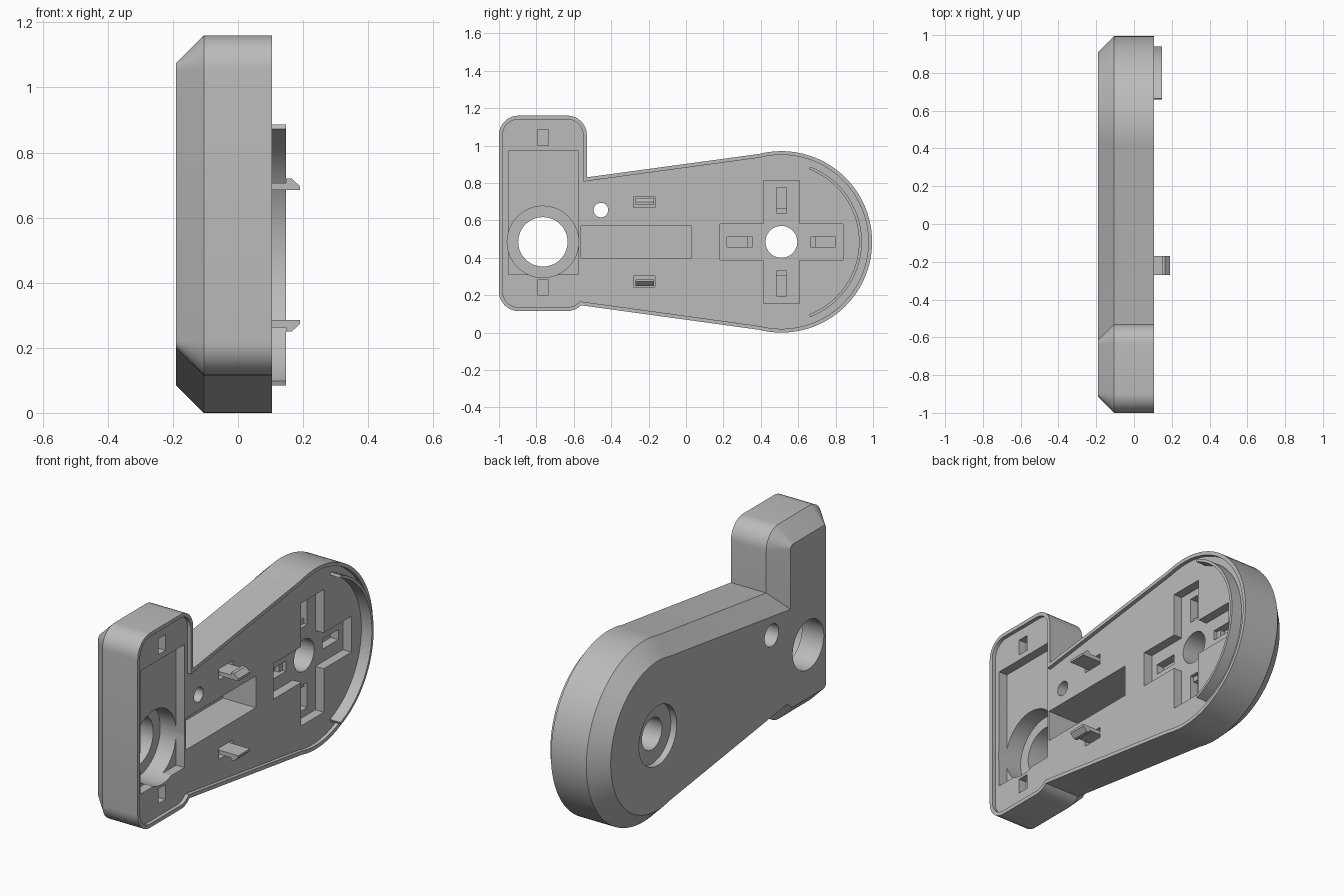
import bpy, bmesh
from math import cos, sin, radians
from mathutils import Vector

cube = bpy.data.objects.get("Cube")
if cube:
    bpy.data.objects.remove(cube, do_unlink=True)

grey = bpy.data.materials.new("plain grey")
grey.use_nodes = True
grey.diffuse_color = (0.5, 0.5, 0.5, 1)
grey.node_tree.nodes["Principled BSDF"].inputs["Base Color"].default_value = (0.5, 0.5, 0.5, 1)

MID = 0.485          # height of the long axis
HUB = (0.51, MID)    # centre of the round end (y, z)
BORE = (-0.765, MID) # centre of the large bore
FACE = 0.085         # recessed open face
OUT = 0.3            # cutters reach past the face


def arc(c, r, a0, a1, n):
    return [(c[0] + r * cos(radians(a0 + (a1 - a0) * i / n)),
             c[1] + r * sin(radians(a0 + (a1 - a0) * i / n))) for i in range(n + 1)]


def circle(c, r, n=64):
    return arc(c, r, 0, 360, n)[:-1]


def rect(y0, y1, z0, z1):
    return [(y0, z0), (y1, z0), (y1, z1), (y0, z1)]


def inset(pts, d):
    """Mitred inset of a counter-clockwise loop."""
    out = []
    for i, p in enumerate(pts):
        p, a, b = Vector(p), Vector(pts[i - 1]), Vector(pts[(i + 1) % len(pts)])
        e, f = (p - a).normalized(), (b - p).normalized()
        n, m = Vector((-e.y, e.x)), Vector((-f.y, f.x))
        out.append(tuple(p + (n + m) * d / (1 + n.dot(m))))
    return out


def loft(name, sections):
    """Closed solid through (x, loop of y-z points) sections."""
    bm = bmesh.new()
    rings = [[bm.verts.new((x, y, z)) for y, z in pts] for x, pts in sections]
    for r, s in zip(rings, rings[1:]):
        for i in range(len(r)):
            bm.faces.new((r[i - 1], r[i], s[i], s[i - 1]))
    bm.faces.new(rings[0])
    bm.faces.new(rings[-1])
    bmesh.ops.recalc_face_normals(bm, faces=bm.faces)
    me = bpy.data.meshes.new(name)
    bm.to_mesh(me)
    bm.free()
    me.materials.append(grey)
    ob = bpy.data.objects.new(name, me)
    bpy.context.collection.objects.link(ob)
    return ob


def prism(name, pts, x0, x1):
    return loft(name, [(x0, pts), (x1, pts)])


def activate(ob):
    bpy.ops.object.select_all(action='DESELECT')
    ob.select_set(True)
    bpy.context.view_layer.objects.active = ob


def cut(pts, x0, x1=OUT):
    cutter = prism("cutter", pts, x0, x1)
    activate(body)
    mod = body.modifiers.new("cut", 'BOOLEAN')
    mod.operation, mod.solver, mod.object = 'DIFFERENCE', 'EXACT', cutter
    bpy.ops.object.modifier_apply(modifier=mod.name)
    bpy.data.objects.remove(cutter, do_unlink=True)


# Body outline: round end, tapered arm and upright block
R = 0.105
outline = (arc(HUB, 0.485, -104.3, 104.3, 64) + [(-0.53, 0.83)]
           + arc((-0.635, 1.055), R, 0, 90, 10) + arc((-0.895, 1.055), R, 90, 180, 10)
           + arc((-0.895, 0.22), R, 180, 270, 10) + arc((-0.635, 0.22), R, 270, 315, 5))
body = loft("body", [(-0.19, inset(outline, 0.085)), (-0.105, outline), (0.105, outline)])

# Recessed face inside a thin rim
cut(inset(outline, 0.02), FACE)

# Block pocket, bearing seat and bore
cut(rect(-0.95, -0.575, 0.31, 0.97), 0.035)
cut(circle(BORE, 0.191), -0.06)
cut(circle(BORE, 0.132), -OUT)
for z0, z1 in ((1.0, 1.085), (0.2, 0.28)):
    cut(rect(-0.795, -0.735, z0, z1), 0.04)

# Deep channel along the arm
cut(rect(-0.562, 0.03, 0.4, 0.57), -0.11)

# Small screw hole, wider at the back
cut(circle((-0.455, 0.655), 0.039, 32), -OUT)
cut(circle((-0.455, 0.655), 0.06, 32), -OUT, -0.02)

# Cross recess with four stepped slots
W, L = 0.096, 0.329
cross = [(-W, -L), (W, -L), (W, -W), (L, -W), (L, W), (W, W),
         (W, L), (-W, L), (-W, W), (-L, W), (-L, -W), (-W, -W)]
cut([(HUB[0] + y, MID + z) for y, z in cross], 0.035)
for k in range(4):
    c, s = (1, 0, -1, 0)[k], (0, 1, 0, -1)[k]
    for a, b, floor in ((0.155, 0.29, 0.015), (0.182, 0.29, -0.01)):
        slot = rect(a, b, -0.027, 0.027)
        cut([(HUB[0] + u * c - v * s, MID + u * s + v * c) for u, v in slot], floor)

# Hub hole and shallow counterbore on the back
cut(circle(HUB, 0.085), -OUT)
cut(circle(HUB, 0.16), -OUT, -0.155)

# Snap clips, mirrored about the long axis, each in a small pocket
clip = [(0.03, 0.2), (0.19, 0.2), (0.19, 0.212), (0.165, 0.235),
        (0.147, 0.235), (0.147, 0.222), (0.03, 0.222)]
for side, label in ((1, "upper"), (-1, "lower")):
    z = sorted((MID + side * 0.183, MID + side * 0.242))
    cut(rect(-0.282, -0.165, *z), 0.045)
    ob = prism(label + "_clip", [(x, MID + side * h) for x, h in clip], -0.27, -0.17)
    for v in ob.data.vertices:   # turn the x-z profile so it spans y
        y, x, h = v.co
        v.co = (x, y, h)
    bm = bmesh.new()
    bm.from_mesh(ob.data)
    bmesh.ops.recalc_face_normals(bm, faces=bm.faces)
    bm.to_mesh(ob.data)
    bm.free()

# Curved locating rib at the round end
rib = prism("curved_rib", arc(HUB, 0.43, -69, 69, 48) + arc(HUB, 0.415, 69, -69, 48), 0.07, 0.147)

for ob in (body, rib):
    activate(ob)
    bpy.ops.object.shade_smooth_by_angle(angle=radians(20))
